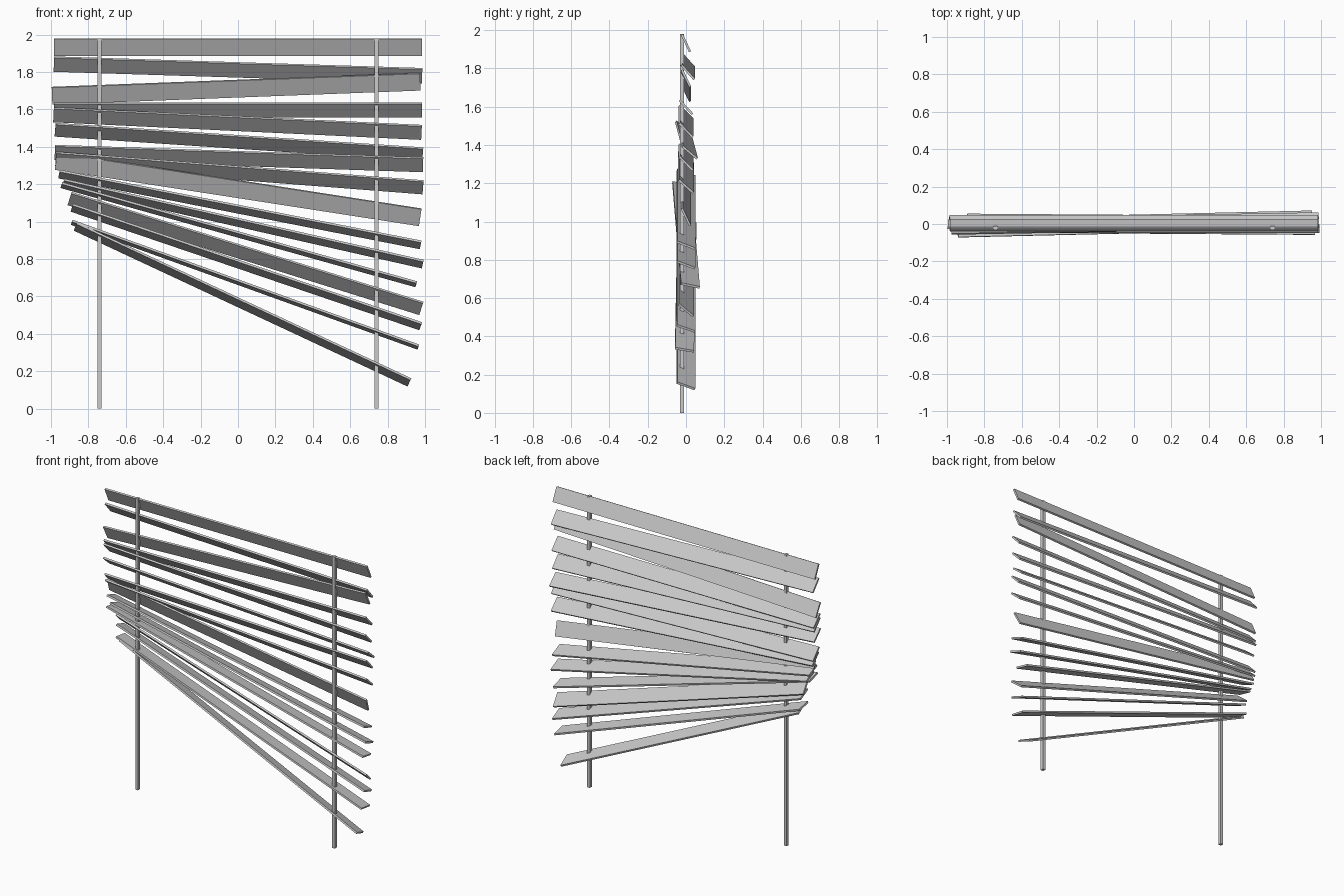
import bpy, bmesh, math
from mathutils import Vector, Matrix

LENGTH, WIDTH, THICK = 1.97, 0.10, 0.012


def box(name, size, matrix):
    mesh = bpy.data.meshes.new(name)
    bm = bmesh.new()
    bmesh.ops.create_cube(bm, size=1)
    bm.transform(matrix @ Matrix.Diagonal((*size, 1)))
    bmesh.ops.recalc_face_normals(bm, faces=bm.faces)
    bm.to_mesh(mesh)
    bm.free()
    obj = bpy.data.objects.new(name, mesh)
    bpy.context.collection.objects.link(obj)
    return obj


def slat(i, xl, zl, xr, zr, tilt, yl=0.0, yr=0.0):
    # Plank between two end points, tilted so its upper edge leans forward
    a, b = Vector((xl, yl, zl)), Vector((xr, yr, zr))
    along = (b - a).normalized()
    back = Vector((0, 0, 1)).cross(along).normalized()
    up = along.cross(back)
    t = math.radians(tilt)
    wide = up * math.sin(t) - back * math.cos(t)
    thin = along.cross(wide)
    m = Matrix((along, wide, thin)).transposed().to_4x4()
    m.translation = (a + b) / 2
    box(f"slat_{i:02d}", (LENGTH, WIDTH, THICK), m)


# Slats, top to bottom: left x, z, right x, z, tilt, left y, right y
SLATS = [
    (-0.985, 1.932, 0.985, 1.932, 65),
    (-0.985, 1.842, 0.985, 1.780, 48, 0.01, 0.01),
    (-0.995, 1.673, 0.975, 1.748, 64),
    (-0.986, 1.597, 0.986, 1.597, 47),
    (-0.986, 1.571, 0.981, 1.477, 46),
    (-0.978, 1.491, 0.988, 1.360, 40, -0.015, 0.02),
    (-0.978, 1.370, 0.988, 1.304, 46),
    (-0.978, 1.336, 0.993, 1.183, 42),
    (-0.978, 1.325, 0.980, 1.022, 65),
    (-0.958, 1.254, 0.978, 0.875, 21),
    (-0.940, 1.208, 0.994, 0.771, 21),
    (-0.940, 1.194, 0.949, 0.666, 12, -0.022, 0.022),
    (-0.903, 1.124, 0.983, 0.535, 41),
    (-0.892, 1.076, 0.981, 0.439, 20),
    (-0.889, 0.996, 0.964, 0.329, 10, 0.005, -0.008),
    (-0.871, 0.975, 0.919, 0.139, 22),
]
for i, s in enumerate(SLATS, 1):
    slat(i, *s)

# Hanging cords
for name, x in (("cord_left", -0.74), ("cord_right", 0.74)):
    box(name, (0.02, 0.022, 1.98), Matrix.Translation((x, -0.021, 0.99)))
